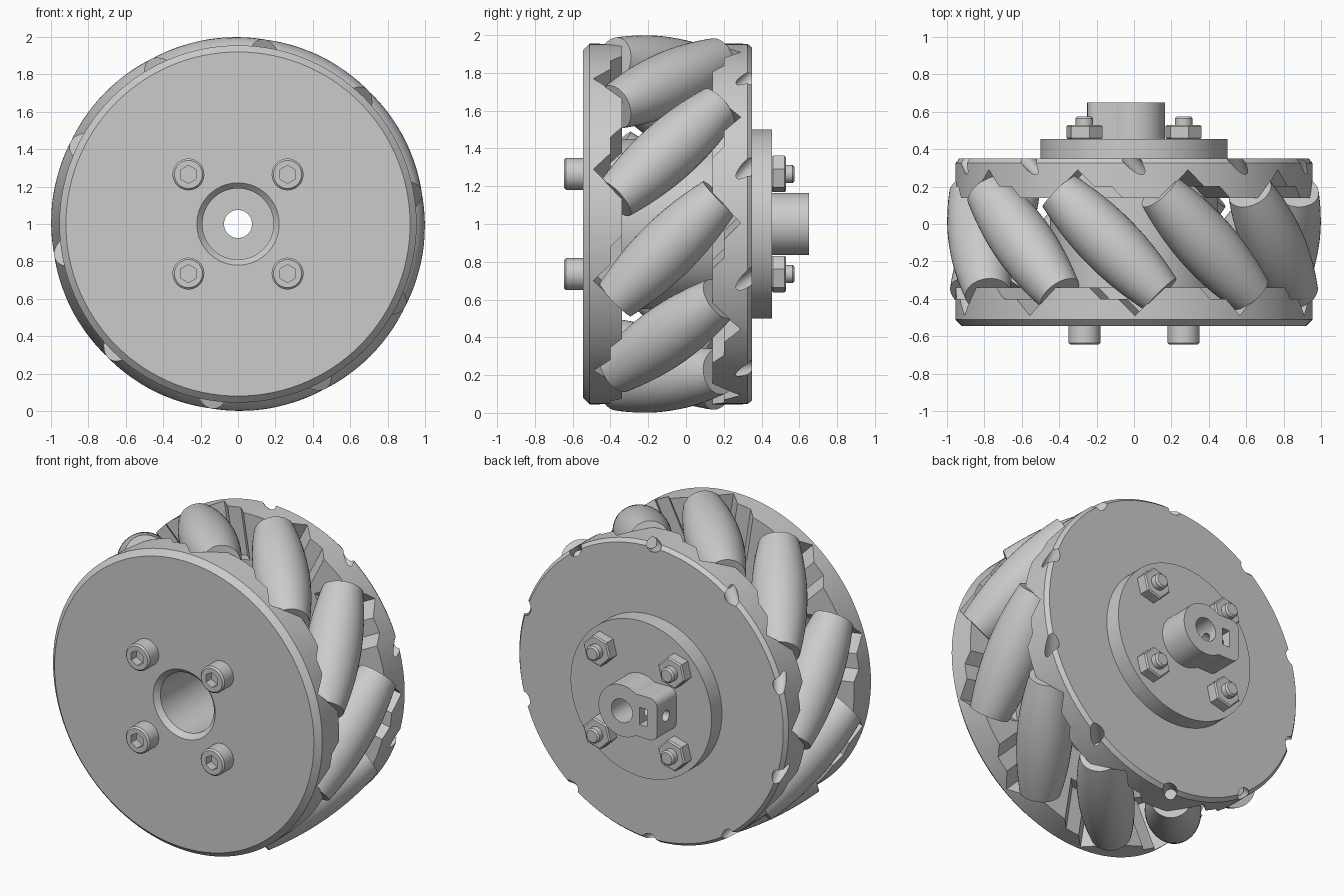
import bpy, bmesh, math
from math import sin, cos, pi, radians
from mathutils import Matrix, Vector

if "Cube" in bpy.data.objects:
    bpy.data.objects.remove(bpy.data.objects["Cube"])

grey = bpy.data.materials.new("light_grey")
grey.use_nodes = True
GREY = (0.6, 0.6, 0.6, 1)
grey.diffuse_color = GREY
grey.node_tree.nodes["Principled BSDF"].inputs["Base Color"].default_value = GREY

CENTRE = Vector((0, 0, 1))
MID_Y = -0.1          # middle plane of the rollers
ROLLERS = 10
AXIS_R = 0.836        # distance of roller axes from the wheel axis
HALF_LEN = 0.39
# turns local z into world y, at the wheel axis
ALONG_Y = Matrix.Translation(CENTRE) @ Matrix(((0, 1, 0, 0), (0, 0, 1, 0), (1, 0, 0, 0), (0, 0, 0, 1)))


def finish(bm, name):
    bmesh.ops.recalc_face_normals(bm, faces=bm.faces)
    mesh = bpy.data.meshes.new(name)
    bm.to_mesh(mesh)
    bm.free()
    obj = bpy.data.objects.new(name, mesh)
    bpy.context.collection.objects.link(obj)
    mesh.materials.append(grey)
    return obj


def activate(obj):
    bpy.ops.object.select_all(action='DESELECT')
    obj.select_set(True)
    bpy.context.view_layer.objects.active = obj


def smooth(obj):
    activate(obj)
    bpy.ops.object.shade_smooth_by_angle(angle=radians(30))


def cut(obj, cutter):
    mod = obj.modifiers.new("cut", 'BOOLEAN')
    mod.operation, mod.solver, mod.use_self = 'DIFFERENCE', 'EXACT', True
    mod.object = cutter
    activate(obj)
    bpy.ops.object.modifier_apply(modifier=mod.name)
    bpy.data.objects.remove(cutter)


def lathe(bm, profile, steps, matrix, closed=False):
    """Spin (radius, height) points about local z."""
    verts = [bm.verts.new((r, 0, h)) for r, h in profile]
    pairs = list(zip(verts, verts[1:])) + ([(verts[-1], verts[0])] if closed else [])
    edges = [bm.edges.new(p) for p in pairs]
    out = bmesh.ops.spin(bm, geom=verts + edges, cent=(0, 0, 0), axis=(0, 0, 1),
                         angle=2 * pi, steps=steps, use_duplicate=False)
    new = set(verts) | {v for f in bm.faces for v in f.verts if not v.tag}
    bmesh.ops.remove_doubles(bm, verts=list(new), dist=1e-5)
    new = [v for v in bm.verts if not v.tag]
    bmesh.ops.transform(bm, matrix=matrix, verts=new)
    for v in bm.verts:
        v.tag = True


def prism(bm, outline, low, high, matrix):
    """Extrude an outline in local xy from low to high."""
    a = [bm.verts.new(matrix @ Vector((x, y, low))) for x, y in outline]
    b = [bm.verts.new(matrix @ Vector((x, y, high))) for x, y in outline]
    bm.faces.new(a[::-1])
    bm.faces.new(b)
    n = len(a)
    for i in range(n):
        bm.faces.new((a[i], a[(i + 1) % n], b[(i + 1) % n], b[i]))


def ngon(radius, n, turn=0.0):
    return [(radius * cos(turn + 2 * pi * i / n), radius * sin(turn + 2 * pi * i / n)) for i in range(n)]


def columns(x, y, z, origin):
    return Matrix.Translation(origin) @ Matrix((x, y, z)).transposed().to_4x4()


def stations():
    """Pocket frame (tangent, y, radial) and roller frame (z on its axis)."""
    for k in range(ROLLERS):
        phi = radians(-9) + 2 * pi * k / ROLLERS
        rad = Vector((sin(phi), 0, cos(phi)))
        tan = Vector((cos(phi), 0, -sin(phi)))
        y = Vector((0, 1, 0))
        mid = CENTRE + MID_Y * y
        axis = (tan - y).normalized()
        yield columns(tan, y, rad, mid), columns(rad, axis.cross(rad), axis, mid + AXIS_R * rad)


# Wheel body: two flanges joined by a drum, with a deep centre bore
bm = bmesh.new()
lathe(bm, [(0.22, -0.545), (0.92, -0.545), (0.955, -0.51), (0.955, -0.34), (0.45, -0.34),
           (0.45, 0.14), (0.955, 0.14), (0.955, 0.325), (0.935, 0.35), (0.19, 0.35),
           (0.19, -0.515)], 120, ALONG_Y, closed=True)
body = finish(bm, "wheel_body")

# Roller pockets in both flanges
pocket = [(0.155, -0.39), (0.325, -0.22), (0.325, -0.1), (-0.11, -0.1), (-0.11, -0.22), (-0.03, -0.3), (0.065, -0.3)]
bm = bmesh.new()
for frame, _ in stations():
    for side in (1, -1):
        prism(bm, [(side * x, side * y) for x, y in pocket], 0.655, 1.1, frame)
cut(body, finish(bm, "pocket_cutter"))

# Axle bores that break out at the back rim
bm = bmesh.new()
for _, frame in stations():
    prism(bm, ngon(0.04, 20), -0.8, -0.3, frame)
cut(body, finish(bm, "bore_cutter"))
smooth(body)

# Barrel rollers, shaped so that together they touch one circle
bm = bmesh.new()
barrel = [(0.036, -HALF_LEN)]
for i in range(17):
    s = HALF_LEN * (i / 8 - 1)
    barrel.append((1 - math.sqrt(AXIS_R ** 2 + s * s / 2), s))
barrel.append((0.036, HALF_LEN))
for _, frame in stations():
    lathe(bm, barrel, 40, frame)
smooth(finish(bm, "rollers"))

bm = bmesh.new()
for _, frame in stations():
    prism(bm, ngon(0.036, 20), -0.46, 0.46, frame)
smooth(finish(bm, "roller_axles"))

# Shaft coupling: round plate with a keyed boss
bm = bmesh.new()
lathe(bm, [(0.075, 0.35), (0.5, 0.35), (0.5, 0.455), (0.075, 0.455)], 96, ALONG_Y, closed=True)
smooth(finish(bm, "coupling_plate"))

BOSS = Matrix.Translation(CENTRE) @ Matrix(((1, 0, 0, 0), (0, 0, 1, 0), (0, 1, 0, 0), (0, 0, 0, 1)))
outline = [(0.165 * cos(a), 0.165 * sin(a)) for a in (radians(d) for d in range(-126, 127, 6))]
for sign in (1, -1):
    corner = [(-0.2 - 0.05 * sin(a), sign * (0.085 + 0.05 * cos(a))) for a in (radians(d) for d in range(0, 91, 15))]
    outline += corner[::sign]
bm = bmesh.new()
prism(bm, outline, 0.455, 0.65, BOSS)
boss = finish(bm, "coupling_boss")
bm = bmesh.new()
prism(bm, ngon(0.075, 40), 0.4, 0.7, BOSS)                       # shaft hole
prism(bm, [(-0.18, -0.055), (-0.125, -0.055), (-0.125, 0.055), (-0.18, 0.055)], 0.48, 0.7, BOSS)
screw = columns(Vector((0, 1, 0)), Vector((0, 0, 1)), Vector((1, 0, 0)), CENTRE + Vector((0, 0.56, 0)))
prism(bm, ngon(0.035, 20), -0.3, 0, screw)                       # set screw hole
cut(boss, finish(bm, "boss_cutter"))
smooth(boss)

# Four socket bolts with nuts at the back
heads, sockets, nuts, ends = (bmesh.new() for _ in range(4))
for sx in (1, -1):
    for sz in (1, -1):
        m = Matrix.Translation((0.265 * sx, 0, 0.265 * sz)) @ ALONG_Y
        lathe(heads, [(0, -0.645), (0.075, -0.645), (0.085, -0.635), (0.085, -0.54), (0, -0.54)], 40, m)
        prism(sockets, ngon(0.048, 6), -0.7, -0.59, m)
        prism(nuts, ngon(0.1, 6, radians(15)), 0.453, 0.53, m)
        lathe(ends, [(0, 0.45), (0.047, 0.45), (0.047, 0.565), (0.037, 0.575), (0, 0.575)], 28, m)
head = finish(heads, "bolt_heads")
cut(head, finish(sockets, "socket_cutter"))
smooth(head)
smooth(finish(ends, "bolt_ends"))

# Nuts with their corners turned off
nut = finish(nuts, "nuts")
bevel = nut.modifiers.new("soft_edges", 'BEVEL')
bevel.width, bevel.segments, bevel.limit_method, bevel.angle_limit = 0.008, 1, 'ANGLE', radians(80)
